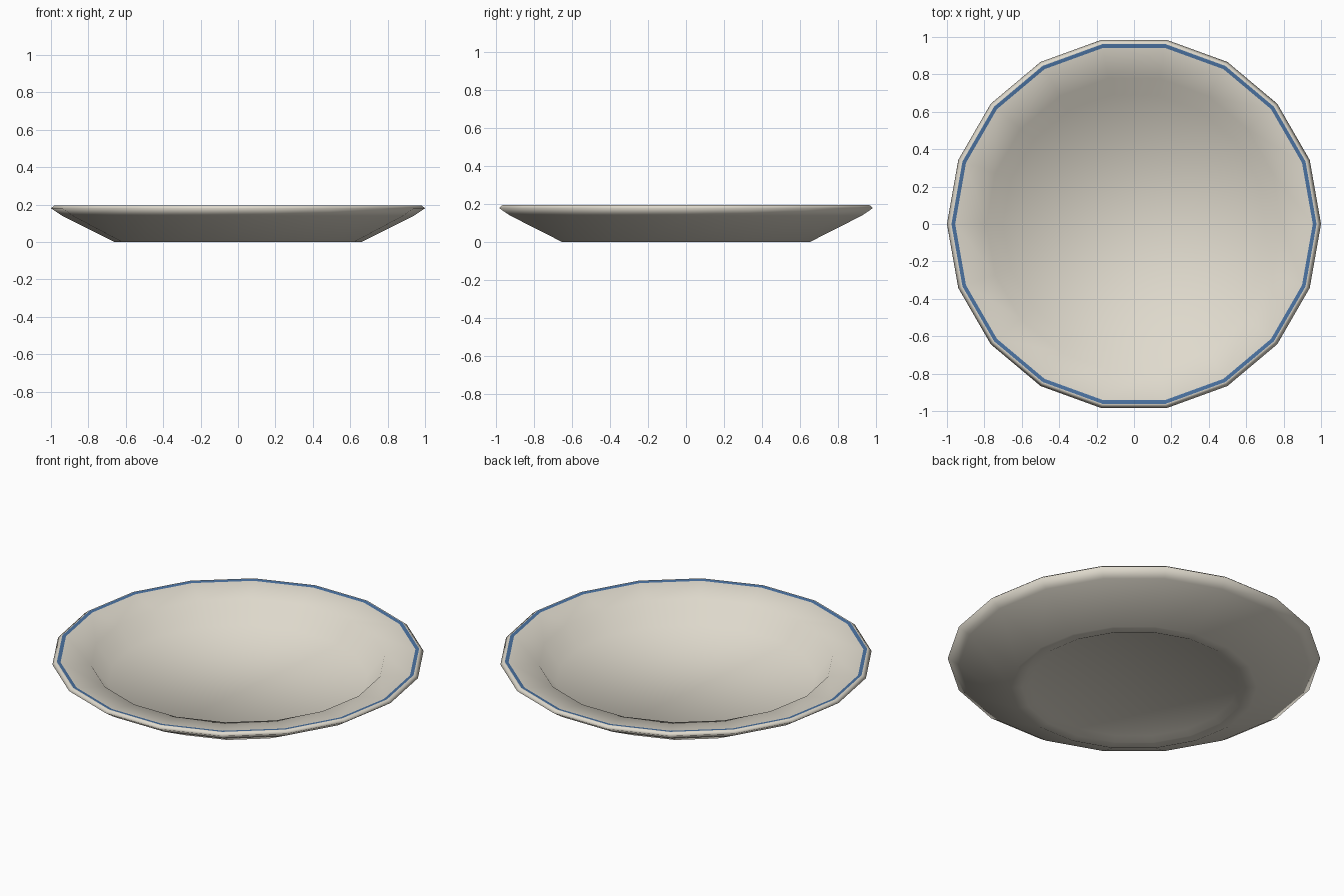
import bpy, bmesh, math

if "Cube" in bpy.data.objects:
    bpy.data.objects.remove(bpy.data.objects["Cube"])

SIDES = 18


def material(name, rgb):
    m = bpy.data.materials.new(name)
    m.diffuse_color = (*rgb, 1.0)
    m.use_nodes = True
    m.node_tree.nodes["Principled BSDF"].inputs["Base Color"].default_value = m.diffuse_color
    return m


cream = material("cream glaze", (0.74, 0.70, 0.61))
blue = material("blue glaze", (0.07, 0.17, 0.36))


def lathe(name, profile, mats, band=None, closed=False):
    """Spin (radius, z) points; open profiles get end caps."""
    bm = bmesh.new()
    rings = [[bm.verts.new((r * math.cos(2 * math.pi * i / SIDES),
                            r * math.sin(2 * math.pi * i / SIDES), z))
              for i in range(SIDES)] for r, z in profile]
    for k in range(len(rings) - 1):
        a, b = rings[k], rings[k + 1]
        for i in range(SIDES):
            j = (i + 1) % SIDES
            f = bm.faces.new((a[i], a[j], b[j], b[i]))
            f.material_index = 1 if k == band else 0
    bm.faces.new(rings[0][::-1])
    bm.faces.new(rings[-1])
    for f in bm.faces:
        f.smooth = True
    bmesh.ops.recalc_face_normals(bm, faces=bm.faces)
    me = bpy.data.meshes.new(name)
    bm.to_mesh(me)
    bm.free()
    ob = bpy.data.objects.new(name, me)
    bpy.context.collection.objects.link(ob)
    for m in mats:
        me.materials.append(m)
    return ob


# Plate: recessed base, foot, flared underside, rim, blue line, lip, well
profile = [
    (0.56, 0.02), (0.60, 0.0), (0.66, 0.0),
    (0.94, 0.14), (1.0, 0.18), (0.982, 0.195),
    (0.976, 0.195), (0.956, 0.192),
    (0.79, 0.165), (0.70, 0.05),
]
lathe("plate", profile, [cream, blue], band=6)
